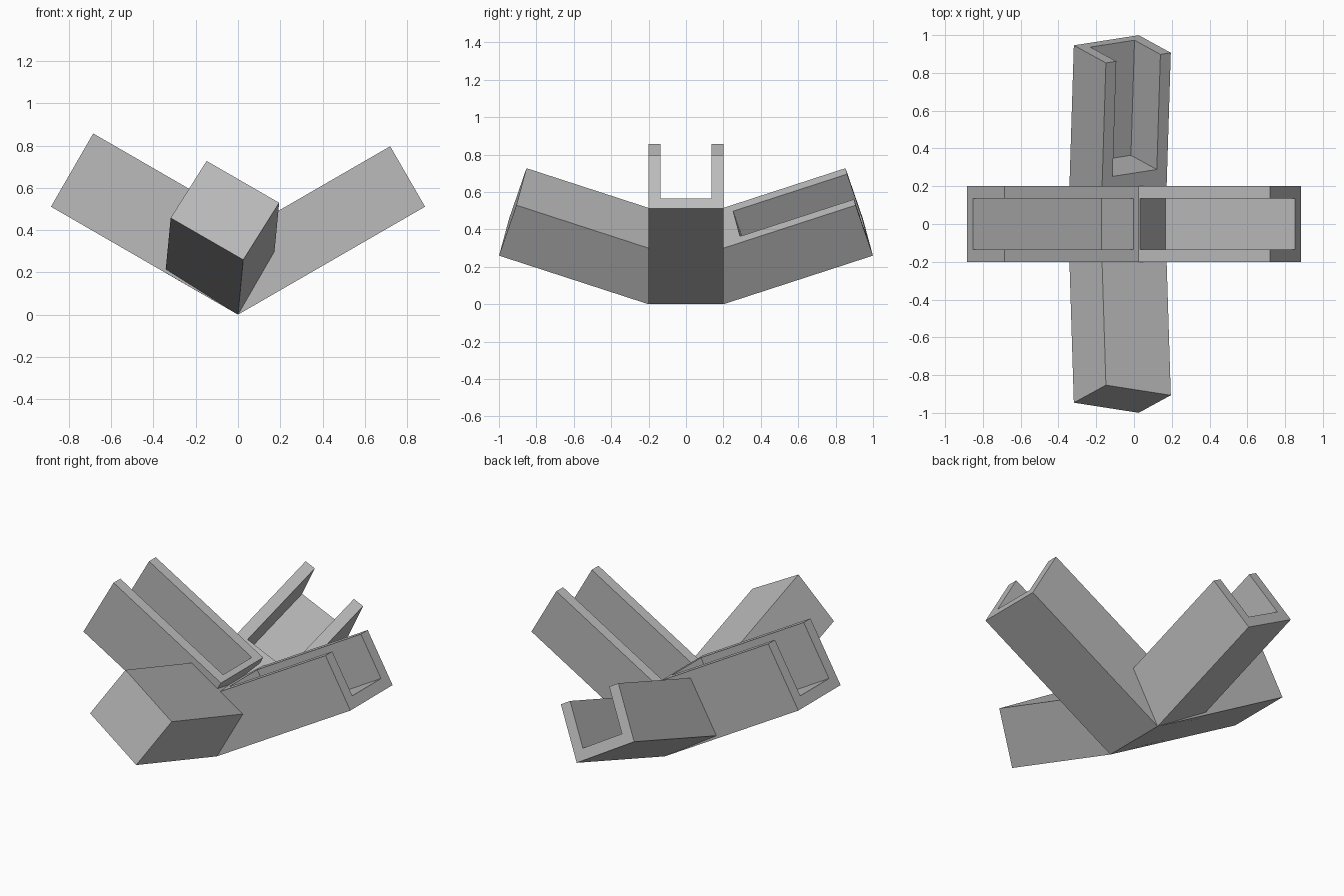
import bpy, bmesh
from mathutils import Vector

cube = bpy.data.objects.get("Cube")
if cube:
    bpy.data.objects.remove(cube, do_unlink=True)

WALL = 0.064    # channel wall and floor thickness
WIDTH = 0.4     # outer width of every arm

grey = bpy.data.materials.new("plain grey")
grey.use_nodes = True
colour = (0.5, 0.5, 0.5, 1)
grey.diffuse_color = colour
grey.node_tree.nodes["Principled BSDF"].inputs["Base Color"].default_value = colour


def box(name, frame, along, across, up):
    """Box in an arm frame: origin, then directions along, across and up."""
    origin, d, w, n = frame
    bm = bmesh.new()
    bmesh.ops.create_cube(bm, size=1)
    for v in bm.verts:
        a, b, c = (r[0] if s < 0 else r[1] for s, r in zip(v.co, (along, across, up)))
        v.co = origin + d * a + w * b + n * c
    bmesh.ops.recalc_face_normals(bm, faces=bm.faces)
    mesh = bpy.data.meshes.new(name)
    bm.to_mesh(mesh)
    bm.free()
    mesh.materials.append(grey)
    obj = bpy.data.objects.new(name, mesh)
    bpy.context.collection.objects.link(obj)
    return obj


def combine(target, other, operation):
    """Apply a boolean and remove the helper."""
    mod = target.modifiers.new(operation.lower(), "BOOLEAN")
    mod.operation, mod.object, mod.solver = operation, other, "EXACT"
    bpy.context.view_layer.objects.active = target
    bpy.ops.object.modifier_apply(modifier=mod.name)
    bpy.data.objects.remove(other, do_unlink=True)


# Arm frames: two side arms at thirty degrees, front and back arms rolled
side = 0.75 ** 0.5
Y = Vector((0, 1, 0))
start = Vector((0, -WIDTH / 2, 0))
right = (start, Vector((-side, 0, 0.5)), Y, Vector((0.5, 0, side)))
left = (start, Vector((side, 0, 0.5)), Y, Vector((-0.5, 0, side)))
d = Vector((0.025, -0.8, 0.26)).normalized()
w = Vector((-0.345, 0.05, 0.2))
w = (w - d * w.dot(d)).normalized()
front = (start, d, w, w.cross(d))
back = tuple(Vector((v.x, -v.y, v.z)) for v in front)

# frame, arm start, channel start, length, height
arms = [("right_arm", right, 0.2, 0.235, 1.022, 0.4),
        ("left_arm", left, 0, 0.228, 1.022, 0.33),
        ("front_arm", front, 0, 0.2, 0.841, 0.332),
        ("back_arm", back, 0, 0.2, 0.841, 0.332)]

# Solid hub joined with the four arms
bracket = box("channel_bracket", right, (0, 0.22), (0, WIDTH), (0, 0.2))
for name, frame, begin, _, length, height in arms:
    combine(bracket, box(name, frame, (begin, length), (0, WIDTH), (0, height)), "UNION")

# Open channels cut out of each arm
for name, frame, _, begin, length, height in arms:
    cutter = box(name + "_channel", frame, (begin, length + 0.1),
                 (WALL, WIDTH - WALL), (WALL, height + 0.015))
    combine(bracket, cutter, "DIFFERENCE")
